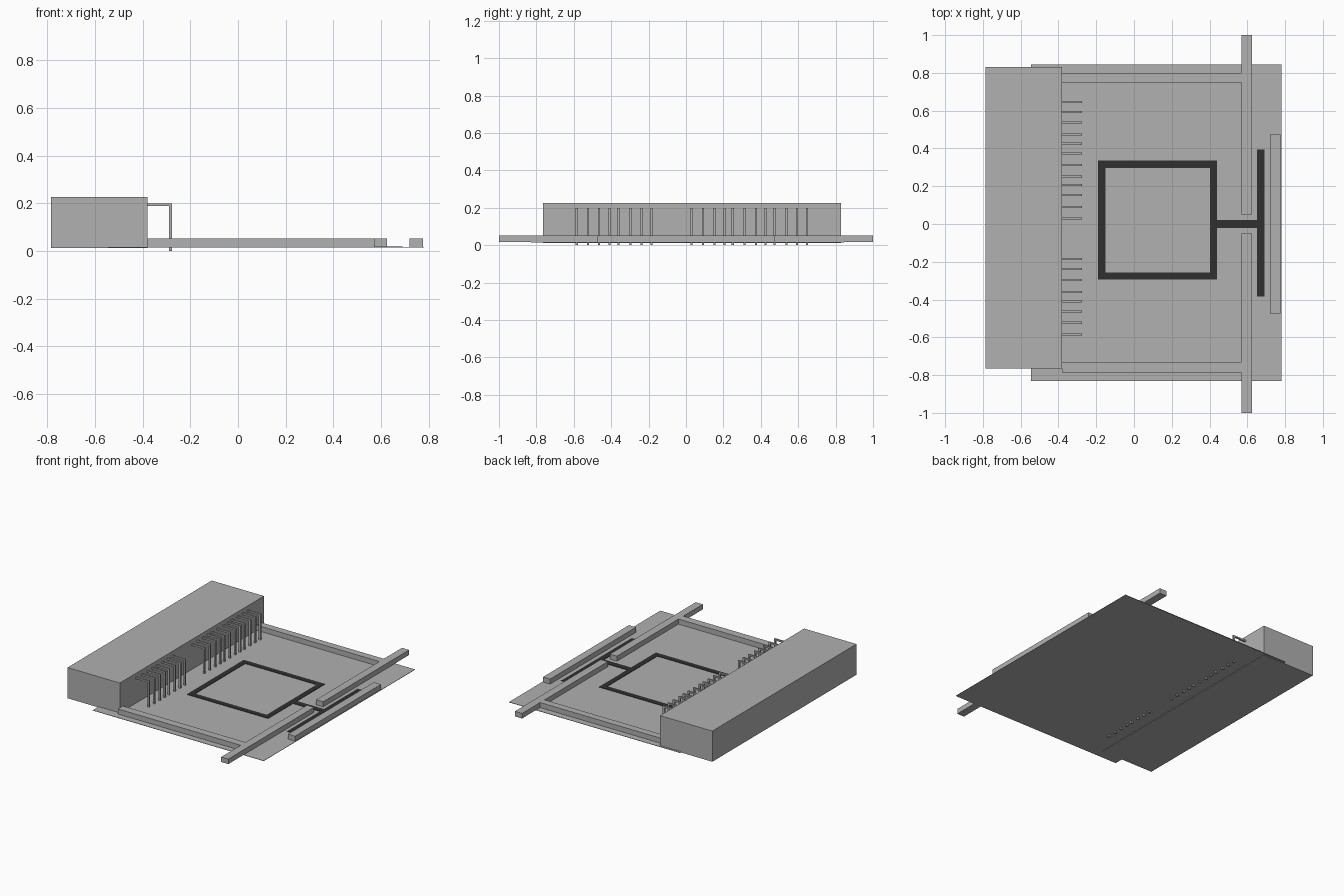
import bpy

cube = bpy.data.objects.get("Cube")
if cube:
    bpy.data.objects.remove(cube, do_unlink=True)


def material(name, value):
    m = bpy.data.materials.new(name)
    m.use_nodes = True
    colour = (value, value, value, 1)
    m.diffuse_color = colour
    m.node_tree.nodes["Principled BSDF"].inputs["Base Color"].default_value = colour
    return m


GREY = material("mid grey", 0.44)
DARK = material("dark grey", 0.03)
CORNERS = [(0, 0), (1, 0), (1, 1), (0, 1)]


def prism(name, outline, z0, z1, mat=GREY):
    """Extrude a counter-clockwise outline from z0 to z1."""
    n = len(outline)
    verts = [(x, y, z) for z in (z0, z1) for x, y in outline]
    faces = [tuple(reversed(range(n))), tuple(range(n, 2 * n))]
    faces += [(i, (i + 1) % n, (i + 1) % n + n, i + n) for i in range(n)]
    mesh = bpy.data.meshes.new(name)
    mesh.from_pydata(verts, [], faces)
    mesh.materials.append(mat)
    obj = bpy.data.objects.new(name, mesh)
    bpy.context.collection.objects.link(obj)
    return obj


def box(name, xs, ys, zs, mat=GREY):
    return prism(name, [(xs[a], ys[b]) for a, b in CORNERS], *zs, mat)


# Base sheet and connector housing
BASE = (0.015, 0.0175)
box("base_sheet", (-0.545, 0.78), (-0.83, 0.845), BASE)
box("connector_housing", (-0.785, -0.38), (-0.765, 0.83), (0.012, 0.227))

# Side arms: a rail running from the housing into a crossbar
BAR = (BASE[1], 0.053)
prism("left_arm", [(-0.38, 0.75), (0.57, 0.75), (0.57, 0.05), (0.625, 0.05),
                   (0.625, 1), (0.57, 1), (0.57, 0.80), (-0.38, 0.80)], *BAR)
prism("right_arm", [(-0.38, -0.785), (0.57, -0.785), (0.57, -1), (0.625, -1),
                    (0.625, -0.05), (0.57, -0.05), (0.57, -0.73), (-0.38, -0.73)], *BAR)
box("end_bar", (0.72, 0.775), (-0.475, 0.475), BAR)

# Bent pins: horizontal lead out of the housing, then down through the sheet
PIN_Y = [0.647, 0.593, 0.537, 0.473, 0.425, 0.374, 0.313, 0.25, 0.206, 0.153,
         0.091, 0.03, -0.185, -0.238, -0.297, -0.361, -0.409, -0.464, -0.523, -0.584]
for i, y in enumerate(PIN_Y):
    ys = (y - 0.0055, y + 0.0055)
    box(f"pin_lead_{i}", (-0.38, -0.276), ys, (0.189, 0.2))
    box(f"pin_leg_{i}", (-0.289, -0.276), ys, (0, 0.189))

# Painted square ring, stem and cross strip
PAINT = (BASE[1], 0.020)
X0, X1, Y0, Y1, W = -0.19, 0.44, -0.295, 0.335, 0.038
box("ring_back", (X0, X0 + W), (Y0, Y1), PAINT, DARK)
box("ring_front", (X1 - W, X1), (Y0, Y1), PAINT, DARK)
box("ring_right", (X0 + W, X1 - W), (Y0, Y0 + W), PAINT, DARK)
box("ring_left", (X0 + W, X1 - W), (Y1 - W, Y1), PAINT, DARK)
box("ring_stem", (X1, 0.65), (-0.02, 0.022), PAINT, DARK)
box("cross_strip", (0.65, 0.69), (-0.385, 0.395), PAINT, DARK)
